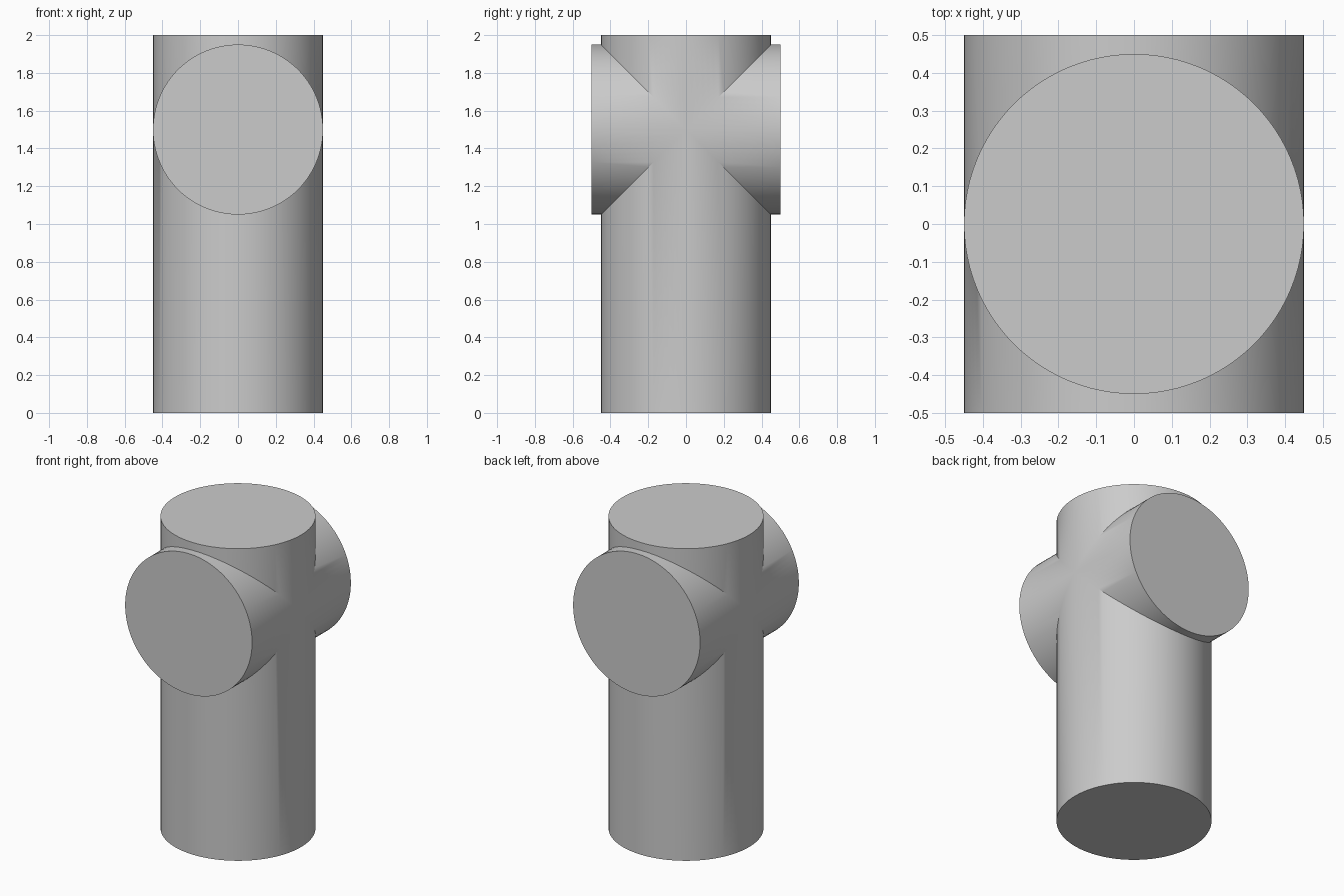
import bpy
import math

if "Cube" in bpy.data.objects:
    bpy.data.objects.remove(bpy.data.objects["Cube"], do_unlink=True)

RADIUS = 0.45

# Single plain grey
grey = bpy.data.materials.new("plain_grey")
grey.use_nodes = True
colour = (0.6, 0.6, 0.6, 1)
grey.diffuse_color = colour
grey.node_tree.nodes["Principled BSDF"].inputs["Base Color"].default_value = colour


def cylinder(name, depth, location, rotation=(0, 0, 0)):
    bpy.ops.mesh.primitive_cylinder_add(
        vertices=96, radius=RADIUS, depth=depth, location=location, rotation=rotation)
    obj = bpy.context.object
    obj.name = name
    obj.data.materials.append(grey)
    return obj


# Upright column and the equal-width cross bar running front to back
column = cylinder("crossed_column", 2, (0, 0, 1))
bar = cylinder("cross_bar", 1, (0, 0, 1.5), (math.pi / 2, 0, 0))

# Fuse them into one solid
union = column.modifiers.new("union", "BOOLEAN")
union.operation = "UNION"
union.solver = "EXACT"
union.object = bar
bpy.ops.object.select_all(action="DESELECT")
column.select_set(True)
bpy.context.view_layer.objects.active = column
bpy.ops.object.modifier_apply(modifier=union.name)
bpy.data.objects.remove(bar, do_unlink=True)

# Smooth sides, crisp rims and seams
bpy.ops.object.shade_smooth_by_angle(angle=math.radians(30))
